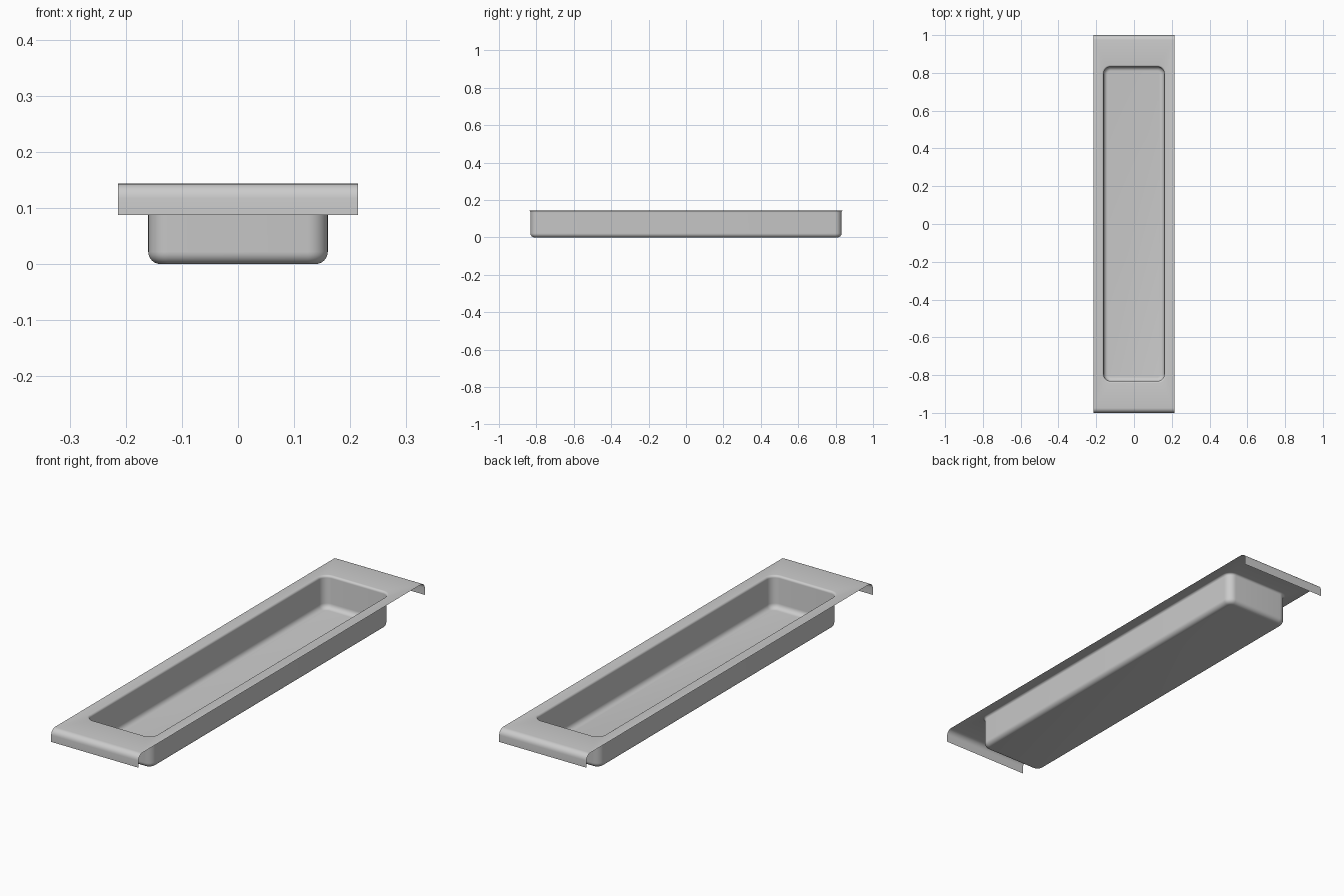
import bpy, bmesh
from math import sin, cos, pi

if "Cube" in bpy.data.objects:
    bpy.data.objects.remove(bpy.data.objects["Cube"])

HX, HY = 0.16, 0.832            # basin half size
FX, FY = 0.2135, 1.0            # flange half size
TOP, LIP_Z = 0.1435, 0.0875     # flange height, lower edge of end lips
CORNER, FLOOR_R, RIM_R, BEND = 0.036, 0.022, 0.01, 0.026
N = 10                          # segments per plan corner
M = 6                           # segments per fillet
bm = bmesh.new()


def ring(grow, z):
    """Rounded rectangle, offset outwards by grow, anticlockwise."""
    r = CORNER + grow
    verts = []
    for q, (sx, sy) in enumerate(((1, 1), (-1, 1), (-1, -1), (1, -1))):
        for i in range(N + 1):
            a = (q + i / N) * pi / 2
            verts.append(bm.verts.new((sx * (HX - CORNER) + r * cos(a),
                                       sy * (HY - CORNER) + r * sin(a), z)))
    return verts


# Basin section: floor fillet, straight wall, rolled rim
angles = [i / M * pi / 2 for i in range(M + 1)]
section = [(FLOOR_R * (sin(a) - 1), FLOOR_R * (1 - cos(a))) for a in angles]
section += [(RIM_R * (1 - cos(a)), TOP - RIM_R * (1 - sin(a))) for a in angles]
rings = [ring(g, z) for g, z in section]
bm.faces.new(rings[0])
count = len(rings[0])
for inner, outer in zip(rings, rings[1:]):
    for i in range(count):
        j = (i + 1) % count
        bm.faces.new((inner[i], outer[i], outer[j], inner[j]))

# Flat flange around the opening
rim = rings[-1]
corners = [bm.verts.new((sx * FX, sy * (FY - BEND), TOP))
           for sx, sy in ((1, 1), (-1, 1), (-1, -1), (1, -1))]
for q, c in enumerate(corners):
    start = q * (N + 1)
    for i in range(N):
        bm.faces.new((rim[start + i], c, rim[start + i + 1]))
    bm.faces.new((rim[start + N], c, corners[(q + 1) % 4], rim[(start + N + 1) % count]))

# Bent-down lip at each end
lip = [(FY - BEND * (1 - sin(a)), TOP - BEND * (1 - cos(a))) for a in angles]
lip.append((FY, LIP_Z))
for s, (right, left) in ((1, (corners[0], corners[1])), (-1, (corners[2], corners[3]))):
    for y, z in lip[1:]:
        r2 = bm.verts.new((s * FX, s * y, z))
        l2 = bm.verts.new((-s * FX, s * y, z))
        bm.faces.new((right, r2, l2, left))
        right, left = r2, l2

mesh = bpy.data.meshes.new("recessed_tray")
bm.to_mesh(mesh)
bm.free()
tray = bpy.data.objects.new("recessed_tray", mesh)
bpy.context.collection.objects.link(tray)
bpy.context.view_layer.objects.active = tray
tray.select_set(True)
bpy.ops.object.shade_smooth_by_angle(angle=pi / 6)
